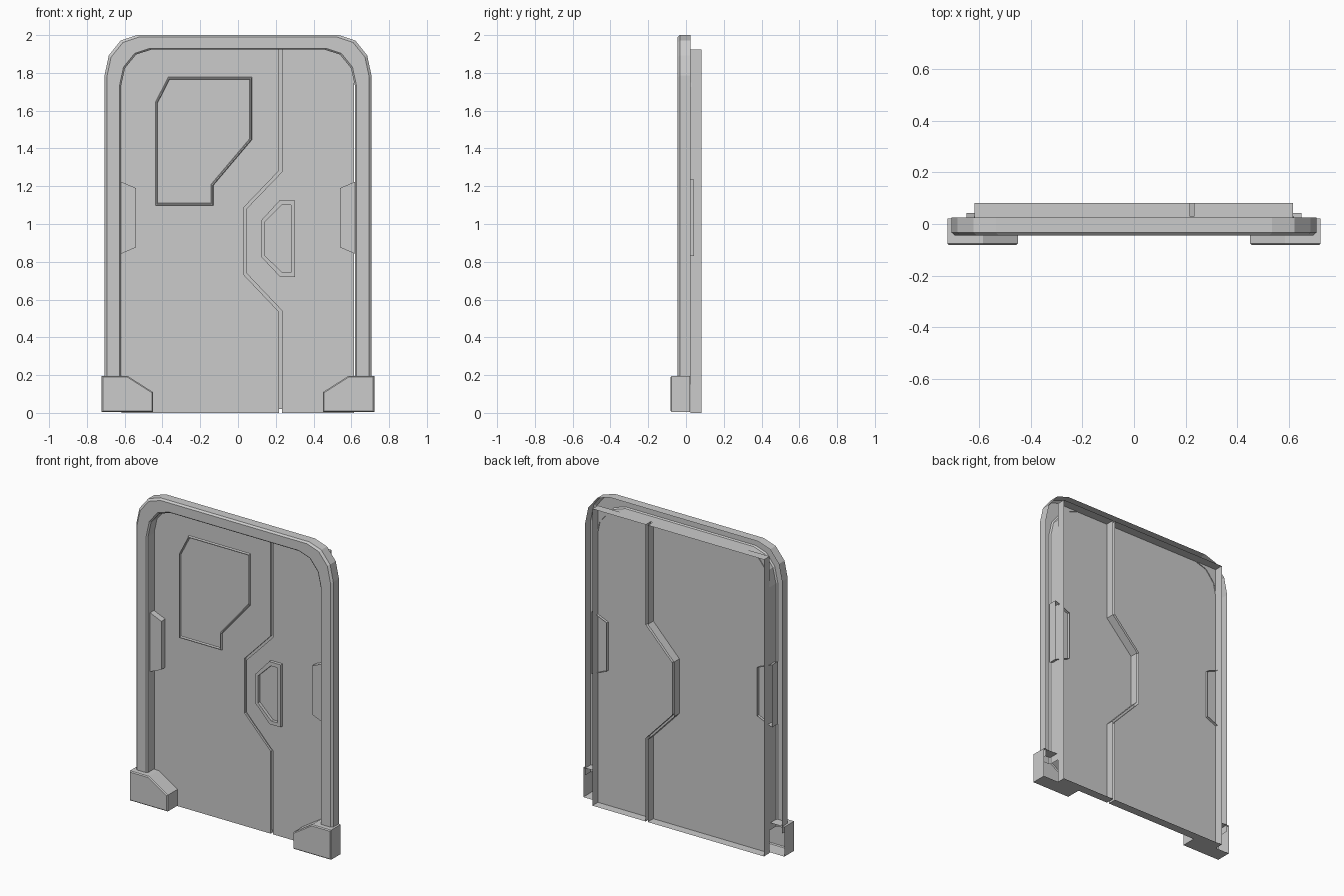
import bpy, bmesh, math

if "Cube" in bpy.data.objects:
    bpy.data.objects.remove(bpy.data.objects["Cube"])


def finish(name, bm, mirror=False):
    # Consistent normals: the open shells all face the front (-y)
    bmesh.ops.recalc_face_normals(bm, faces=bm.faces[:])
    bm.normal_update()
    if sum(f.normal.y * f.calc_area() for f in bm.faces) > 0:
        bmesh.ops.reverse_faces(bm, faces=bm.faces[:])
    mesh = bpy.data.meshes.new(name)
    bm.to_mesh(mesh)
    bm.free()
    ob = bpy.data.objects.new(name, mesh)
    bpy.context.collection.objects.link(ob)
    if mirror:
        ob.modifiers.new("mirror", 'MIRROR').use_axis[0] = True
    return ob


def shell(name, pts, front, back, bevel=0.0, mirror=False):
    """Open-backed box: flat front face with side walls running back."""
    bm = bmesh.new()
    f = [bm.verts.new((x, front, z)) for x, z in pts]
    b = [bm.verts.new((x, back, z)) for x, z in pts]
    cap = bm.faces.new(f)
    n = len(pts)
    for i in range(n):
        j = (i + 1) % n
        bm.faces.new((f[j], f[i], b[i], b[j]))
    if bevel:
        bmesh.ops.bevel(bm, geom=list(cap.edges), offset=bevel, segments=1,
                        affect='EDGES')
    return finish(name, bm, mirror)


def rim(name, outer, inner, section, closed=True):
    """Rim between two outlines; section = (blend outer->inner, y) steps."""
    bm = bmesh.new()
    rows = [[bm.verts.new((a[0] + (c[0] - a[0]) * t, y, a[1] + (c[1] - a[1]) * t))
             for a, c in zip(outer, inner)] for t, y in section]
    n = len(outer)
    for r, s in zip(rows, rows[1:]):
        for i in range(n if closed else n - 1):
            j = (i + 1) % n
            bm.faces.new((r[i], r[j], s[j], s[i]))
    return finish(name, bm)


def arch(half, top, rx, rz, bottom):
    """Arch outline with three-segment corners, left foot to right foot."""
    left = [(-half, bottom)]
    for k in range(4):
        a = math.radians(30 * k)
        left.append((-half + rx - rx * math.cos(a), top - rz + rz * math.sin(a)))
    return left + [(-x, z) for x, z in reversed(left)]


# Arched frame, an open-backed channel with chamfered front edges
rim("door_frame",
    arch(0.707, 2.0, 0.172, 0.215, 0.15),
    arch(0.62, 1.923, 0.16, 0.197, 0.15),
    [(0, 0.025), (0, -0.033), (0.14, -0.044), (0.91, -0.044), (1, -0.036), (1, 0.03)],
    closed=False)

# Two door leaves along a cranked seam
DOOR_FRONT, DOOR_BACK = 0.025, 0.082
seam_left = [(0.217, 0), (0.217, 0.535), (0.03, 0.732),
             (0.03, 1.087), (0.217, 1.282), (0.217, 1.925)]
seam_right = [(0.232, 0), (0.232, 0.542), (0.044, 0.74),
              (0.044, 1.08), (0.232, 1.275), (0.232, 1.925)]
shell("door_leaf_left", [(-0.617, 1.925), (-0.617, 0)] + seam_left,
      DOOR_FRONT, DOOR_BACK)
shell("door_leaf_right", [(0.615, 1.925), (0.615, 0)] + seam_right,
      DOOR_FRONT, DOOR_BACK)

# Groove floor in the seam, stopping just above the ground
rim("seam_strip", [(0.217, 0.02)] + seam_left[1:], [(0.232, 0.02)] + seam_right[1:],
    [(0, 0.038), (1, 0.038)], closed=False)

# Raised window trim
rim("window_trim",
    [(-0.437, 1.105), (-0.437, 1.645), (-0.37, 1.777), (0.073, 1.777),
     (0.073, 1.445), (-0.13, 1.205), (-0.13, 1.097), (-0.437, 1.097)],
    [(-0.425, 1.115), (-0.425, 1.642), (-0.363, 1.764), (0.06, 1.764),
     (0.06, 1.45), (-0.143, 1.21), (-0.143, 1.11), (-0.425, 1.11)],
    [(0, DOOR_FRONT), (0.3, 0.014), (0.7, 0.014), (1, DOOR_FRONT)])

# Raised handle ring
rim("handle",
    [(0.122, 1.018), (0.22, 1.125), (0.302, 1.125),
     (0.302, 0.72), (0.223, 0.72), (0.122, 0.827)],
    [(0.14, 1.01), (0.232, 1.1), (0.28, 1.1),
     (0.28, 0.743), (0.235, 0.743), (0.14, 0.835)],
    [(0, DOOR_FRONT), (0, 0.005), (1, 0.005), (1, DOOR_FRONT)])

# Side clips halfway up the jambs
shell("side_clip", [(-0.648, 0.83), (-0.648, 1.236), (-0.54, 1.19), (-0.54, 0.876)],
      -0.015, 0.042, mirror=True)

# Corner feet
shell("corner_foot", [(-0.722, 0.004), (-0.722, 0.196), (-0.585, 0.196),
                      (-0.45, 0.11), (-0.45, 0.004)],
      -0.082, 0.022, bevel=0.006, mirror=True)
